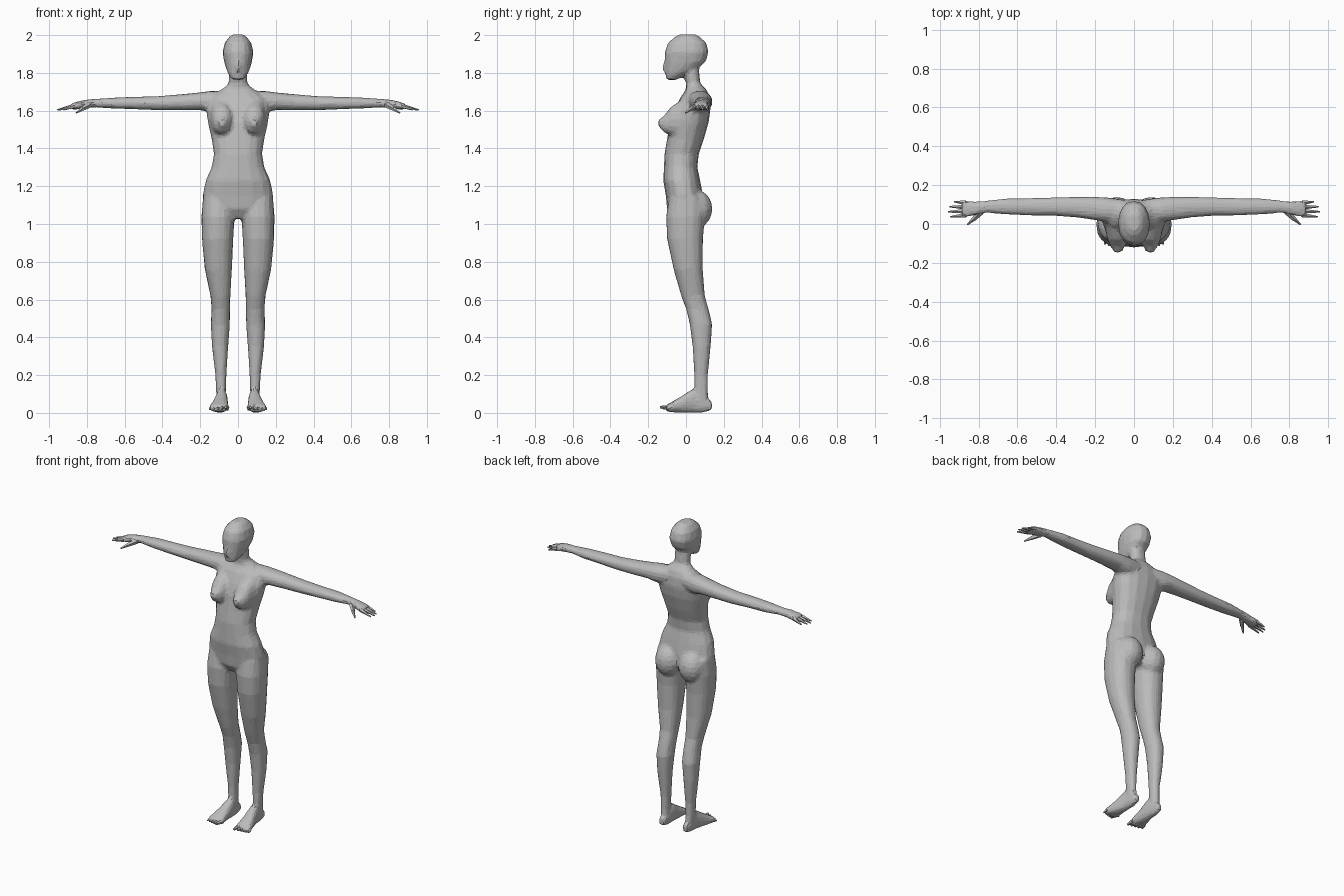
import bpy
import bmesh
import math
from mathutils import Matrix, Vector

default_cube = bpy.data.objects.get("Cube")
if default_cube:
    bpy.data.objects.remove(default_cube, do_unlink=True)

# Single plain grey material
grey = bpy.data.materials.new("plain_grey")
grey.use_nodes = True
colour = (0.5, 0.5, 0.5, 1)
grey.diffuse_color = colour
for node in grey.node_tree.nodes:
    if node.type == "BSDF_PRINCIPLED":
        node.inputs["Base Color"].default_value = colour

SIDES = 16


def squash(value, power=0.88):
    """Push an ellipse slightly towards a rounded box."""
    return math.copysign(abs(value) ** power, value)


def loft(bm, axis, rows, side=1):
    """Skin closed rings; each row is position, then two pairs of extents."""
    rings = []
    for t, a0, a1, b0, b1 in rows:
        ring = []
        for i in range(SIDES):
            angle = math.tau * i / SIDES
            a = (a0 + a1) / 2 + (a1 - a0) / 2 * squash(math.cos(angle))
            b = (b0 + b1) / 2 + (b1 - b0) / 2 * squash(math.sin(angle))
            x, y, z = {"X": (t, a, b), "Y": (a, t, b), "Z": (a, b, t)}[axis]
            ring.append(bm.verts.new((x * side, y, z)))
        rings.append(ring)
    for low, high in zip(rings, rings[1:]):
        for i in range(SIDES):
            j = (i + 1) % SIDES
            bm.faces.new((low[i], low[j], high[j], high[i]))
    bm.faces.new(rings[0])
    bm.faces.new(rings[-1])


def column(bm, rows):
    """Upright loft centred on x = 0: height, half width, front, back."""
    loft(bm, "Z", [(z, -w, w, front, back) for z, w, front, back in rows])


def ball(bm, centre, radii):
    matrix = Matrix.Translation(centre) @ Matrix.Diagonal((*radii, 1))
    bmesh.ops.create_uvsphere(bm, u_segments=14, v_segments=10, radius=1, matrix=matrix)


def spike(bm, start, end, thick, thin, side):
    """Tapered five-sided digit between two points."""
    p, q = Vector(start), Vector(end)
    p.x *= side
    q.x *= side
    turn = (q - p).to_track_quat("Z", "Y").to_matrix().to_4x4()
    bmesh.ops.create_cone(bm, cap_ends=True, segments=5, radius1=thick, radius2=thin,
                          depth=(q - p).length,
                          matrix=Matrix.Translation((p + q) / 2) @ turn)


def finish(bm, name):
    bmesh.ops.recalc_face_normals(bm, faces=bm.faces[:])
    mesh = bpy.data.meshes.new(name)
    bm.to_mesh(mesh)
    bm.free()
    mesh.materials.append(grey)
    obj = bpy.data.objects.new(name, mesh)
    bpy.context.scene.collection.objects.link(obj)
    return obj


body = bmesh.new()

# Torso from hips to shoulders
column(body, [
    (1.03, .09, -.07, .06), (1.08, .175, -.1, .09), (1.15, .188, -.107, .09),
    (1.23, .172, -.12, .075), (1.3, .14, -.117, .06), (1.37, .128, -.114, .067),
    (1.45, .14, -.1, .095), (1.54, .16, -.085, .12), (1.61, .17, -.06, .13),
    (1.67, .15, -.03, .125), (1.71, .09, 0, .11), (1.74, .05, 0, .08)])

# Neck
column(body, [
    (1.67, .06, 0, .09), (1.74, .05, 0, .077),
    (1.8, .05, -.01, .07), (1.85, .05, -.03, .07)])

# Head
column(body, [
    (1.763, .03, -.105, -.05), (1.79, .05, -.108, 0), (1.82, .063, -.11, .06),
    (1.86, .074, -.112, .105), (1.91, .082, -.112, .12), (1.96, .07, -.096, .107),
    (1.99, .047, -.06, .075), (2.004, .027, -.03, .05)])

# Nose
column(body, [
    (1.81, .014, -.122, -.08), (1.83, .013, -.124, -.08), (1.88, .008, -.112, -.08)])

for side in (1, -1):
    # Breast
    loft(body, "Y", [
        (-.02, .03, .15, 1.45, 1.66), (-.08, .03, .137, 1.472, 1.62),
        (-.115, .045, .122, 1.483, 1.575), (-.147, .07, .1, 1.52, 1.55)], side)

    # Buttock
    ball(body, (.086 * side, .06, 1.08), (.083, .08, .098))

    # Leg
    loft(body, "Z", [
        (1.14, .02, .185, -.09, .09), (1.04, .018, .194, -.106, .1),
        (.92, .025, .191, -.1, .09), (.76, .032, .176, -.066, .089),
        (.62, .04, .146, -.026, .1), (.55, .042, .14, 0, .12),
        (.47, .043, .144, .02, .139), (.35, .052, .138, .035, .131),
        (.2, .061, .12, .044, .116), (.11, .064, .116, .044, .116),
        (.03, .062, .11, .04, .125)], side)

    # Foot
    loft(body, "Y", [
        (.137, .067, .105, .015, .06), (.09, .06, .112, 0, .1),
        (.04, .055, .118, 0, .13), (-.03, .052, .137, 0, .085),
        (-.085, .046, .156, .004, .052), (-.108, .05, .15, .01, .04)], side)

    # Arm and palm
    loft(body, "X", [
        (.05, .02, .125, 1.6, 1.705), (.14, .01, .137, 1.59, 1.705),
        (.2, .02, .14, 1.603, 1.697), (.3, .034, .14, 1.602, 1.687),
        (.42, .043, .137, 1.602, 1.677), (.55, .044, .133, 1.608, 1.673),
        (.66, .049, .132, 1.611, 1.669), (.76, .058, .12, 1.618, 1.662),
        (.81, .047, .116, 1.612, 1.658), (.86, .034, .12, 1.606, 1.646),
        (.888, .034, .117, 1.606, 1.636)], side)

# Blend the parts into one faceted skin
skin = finish(body, "body")
remesh = skin.modifiers.new("blend", "REMESH")
remesh.mode = "VOXEL"
remesh.voxel_size = 0.011
soften = skin.modifiers.new("soften", "SMOOTH")
soften.factor = 0.5
soften.iterations = 3
facets = skin.modifiers.new("facets", "DECIMATE")
facets.ratio = 0.12

for side, label in ((1, "left"), (-1, "right")):
    # Fingers and thumb
    hand = bmesh.new()
    for i, reach in enumerate((.945, .957, .95, .925)):
        y = .045 + .021 * i
        spike(hand, (.865, y, 1.625), (reach, y - .008 + .005 * i, 1.604), .013, .004, side)
    spike(hand, (.785, .065, 1.632), (.825, .025, 1.61), .017, .012, side)
    spike(hand, (.82, .03, 1.613), (.857, -.003, 1.588), .012, .004, side)
    finish(hand, label + "_fingers")

    # Toes, shortening outwards
    foot = bmesh.new()
    for i in range(5):
        x = .06 + .021 * i
        size = .015 - .0015 * i
        spike(foot, (x, -.075, .026), (x + .006, -.137 + .008 * i, .03 - .003 * i),
              size, size * .5, side)
    finish(foot, label + "_toes")
